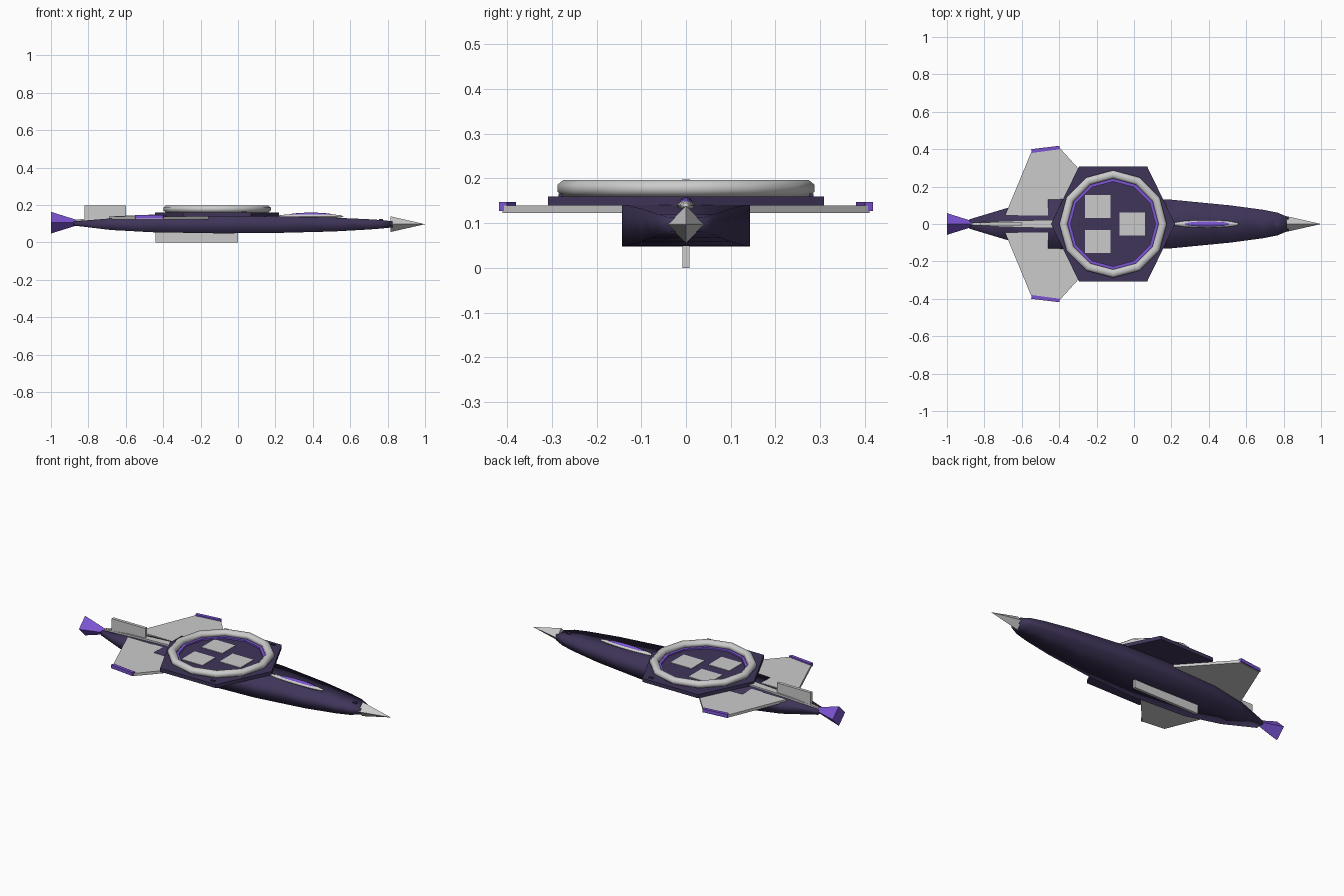
import bpy, bmesh, math
from mathutils import Matrix

if "Cube" in bpy.data.objects:
    bpy.data.objects.remove(bpy.data.objects["Cube"])


def material(name, rgb):
    m = bpy.data.materials.new(name)
    m.diffuse_color = (*rgb, 1)
    m.use_nodes = True
    m.node_tree.nodes["Principled BSDF"].inputs["Base Color"].default_value = m.diffuse_color
    return m


DARK = material("dark_violet", (0.05, 0.035, 0.1))
GLOW = material("bright_violet", (0.2, 0.09, 0.65))
CX = -0.112  # centre of the deck


def finish(name, bm, mat=None, smooth=None):
    bmesh.ops.recalc_face_normals(bm, faces=bm.faces[:])
    me = bpy.data.meshes.new(name)
    bm.to_mesh(me)
    bm.free()
    ob = bpy.data.objects.new(name, me)
    bpy.context.collection.objects.link(ob)
    if mat:
        me.materials.append(mat)
    if smooth:
        bpy.ops.object.select_all(action='DESELECT')
        ob.select_set(True)
        bpy.context.view_layer.objects.active = ob
        bpy.ops.object.shade_smooth_by_angle(angle=math.radians(smooth))
    return ob


def loft(name, rings, mat=None, smooth=None):
    bm = bmesh.new()
    vs = [[bm.verts.new(p) for p in r] for r in rings]
    n = len(vs[0])
    for a, b in zip(vs, vs[1:]):
        for i in range(n):
            bm.faces.new((a[i], a[(i + 1) % n], b[(i + 1) % n], b[i]))
    bm.faces.new(vs[0])
    bm.faces.new(vs[-1])
    return finish(name, bm, mat, smooth)


def box_ring(x, hy, z0, z1):
    return [(x, -hy, z0), (x, hy, z0), (x, hy, z1), (x, -hy, z1)]


def box(name, x0, x1, y0, y1, z0, z1, mat=None):
    return prism(name, [(x0, y0), (x1, y0), (x1, y1), (x0, y1)], z0, z1, mat)


def prism(name, pts, z0, z1, mat=None):
    return loft(name, [[(x, y, z) for x, y in pts] for z in (z0, z1)], mat)


def cone(name, x0, x1, r0, r1, z, mat=None):
    bm = bmesh.new()
    rot = Matrix.Translation(((x0 + x1) / 2, 0, z)) @ Matrix.Rotation(math.pi / 2, 4, 'Y')
    # turned so the corners point straight up, down and sideways
    bmesh.ops.create_cone(bm, cap_ends=True, segments=4, radius1=r0, radius2=r1,
                          depth=x1 - x0, matrix=rot)
    return finish(name, bm, mat)


def ellipsoid(name, x, z, rx, ry, rz, mat=None):
    bm = bmesh.new()
    m = Matrix.Translation((x, 0, z)) @ Matrix.Diagonal((rx, ry, rz, 1)) @ Matrix.Rotation(math.pi / 2, 4, 'Y')
    bmesh.ops.create_uvsphere(bm, u_segments=8, v_segments=8, radius=1, matrix=m)
    return finish(name, bm, mat, 60)


def torus(name, R, ry, rz, z, seg, sides, mat=None, smooth=None):
    bm = bmesh.new()
    grid = []
    for i in range(seg):
        a = 2 * math.pi * i / seg
        row = []
        for j in range(sides):
            b = 2 * math.pi * (j + 0.5) / sides
            r = R + ry * math.cos(b)
            row.append(bm.verts.new((CX + r * math.cos(a), r * math.sin(a), z + rz * math.sin(b))))
        grid.append(row)
    for i in range(seg):
        a, b = grid[i], grid[(i + 1) % seg]
        for j in range(sides):
            k = (j + 1) % sides
            bm.faces.new((a[j], b[j], b[k], a[k]))
    return finish(name, bm, mat, smooth)


# hull: rectangular sections, x / half width / bottom / top
hull = [(-0.88, 0.025, 0.09, 0.112), (-0.68, 0.085, 0.066, 0.128), (-0.46, 0.13, 0.054, 0.139),
        (-0.1, 0.143, 0.048, 0.142), (0.2, 0.13, 0.05, 0.14), (0.51, 0.1, 0.058, 0.132),
        (0.69, 0.076, 0.068, 0.124), (0.77, 0.06, 0.074, 0.119), (0.825, 0.036, 0.08, 0.112)]
loft("hull", [box_ring(*s) for s in hull], DARK, 100)

# nose spike and tail flare
cone("nose_cone", 0.815, 1.0, 0.042, 0, 0.097)
cone("tail_flare", -1.0, -0.86, 0.058, 0.014, 0.105, GLOW)

# wings with coloured tips
for side, s in (("left", 1), ("right", -1)):
    wing = [(-0.07, 0.045), (-0.40, 0.41), (-0.545, 0.395), (-0.69, 0.045)]
    prism(side + "_wing", [(x, s * y) for x, y in wing], 0.123, 0.139)
    tip = [(-0.395, 0.40), (-0.40, 0.418), (-0.55, 0.40), (-0.545, 0.38)]
    prism(side + "_wing_tip", [(x, s * y) for x, y in tip], 0.127, 0.147, GLOW)

# hexagonal deck
prism("deck_plate", [(CX + x, y) for x, y in ((0.332, 0), (0.182, 0.308), (-0.182, 0.308),
                                              (-0.332, 0), (-0.182, -0.308), (0.182, -0.308))],
      0.139, 0.16, DARK)
torus("deck_ring", 0.265, 0.024, 0.02, 0.178, 12, 8, None, 50)
torus("inner_glow_ring", 0.235, 0.012, 0.009, 0.162, 12, 4, GLOW)

# deck pads and bolts
for i, (x, y) in enumerate(((-0.193, 0.093), (-0.193, -0.093), (-0.01, 0))):
    box(f"deck_pad_{i + 1}", x - 0.068, x + 0.068, y - 0.061, y + 0.061, 0.155, 0.163)
for i, y in enumerate((0.28, -0.28)):
    box(f"deck_bolt_{i + 1}", 0.02, 0.045, y - 0.005, y + 0.005, 0.155, 0.166, DARK)
box("nose_sensor", 0.755, 0.775, -0.008, 0.008, 0.11, 0.126, DARK)

# canopy: pale fairing with coloured glass
ellipsoid("canopy_fairing", 0.385, 0.139, 0.18, 0.02, 0.014)
ellipsoid("canopy_glass", 0.39, 0.145, 0.125, 0.015, 0.014, GLOW)

# rear spine, dorsal fin and keel fin
loft("rear_spine", [box_ring(-0.87, 0.006, 0.105, 0.121), box_ring(-0.7, 0.016, 0.115, 0.138),
                    box_ring(-0.42, 0.023, 0.12, 0.15)])
box("dorsal_fin", -0.82, -0.6, -0.009, 0.009, 0.115, 0.198)
box("keel_fin", -0.44, 0.0, -0.008, 0.008, 0.0, 0.06)
